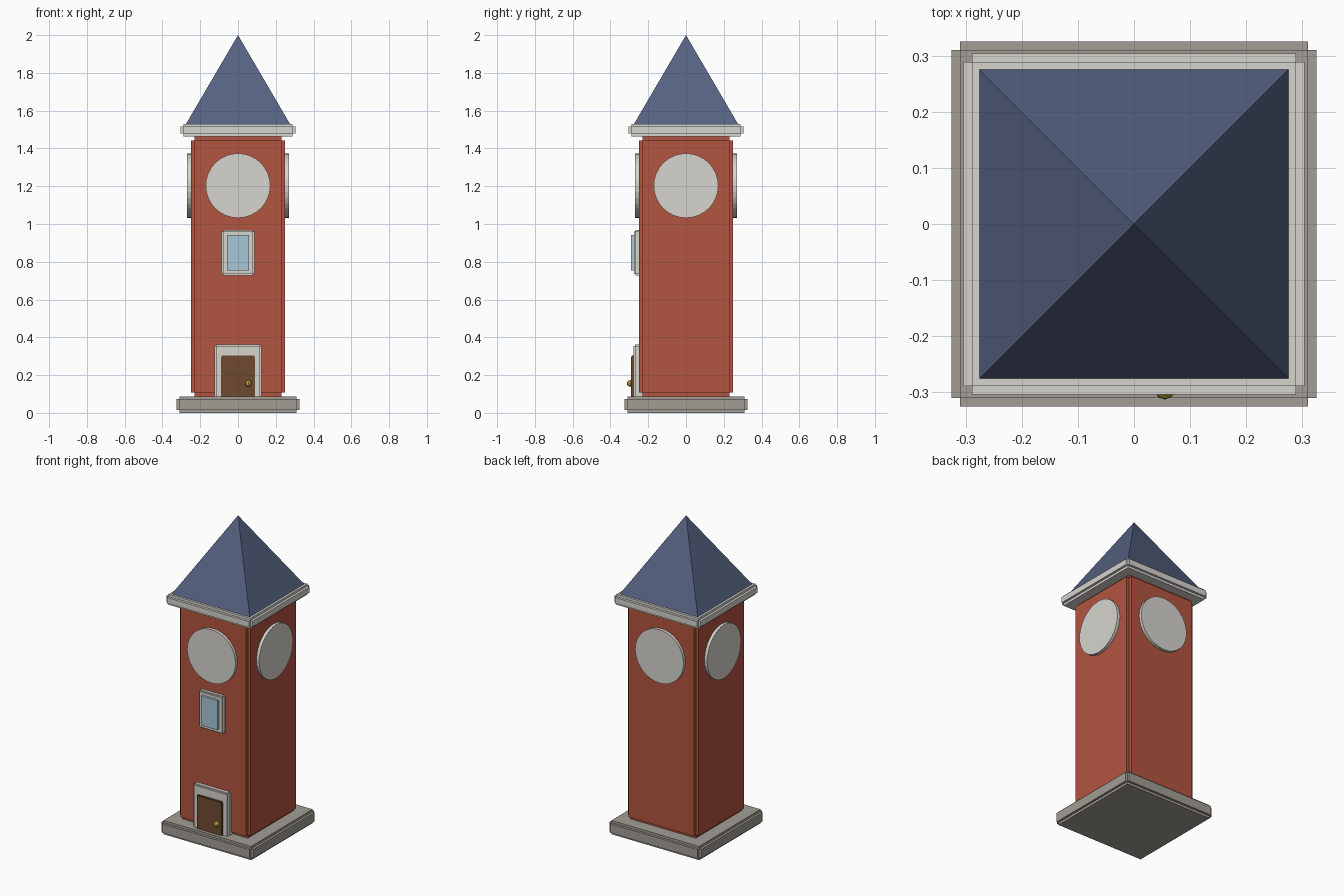
import bpy, bmesh
from math import pi
from mathutils import Matrix, Vector

if "Cube" in bpy.data.objects:
    bpy.data.objects.remove(bpy.data.objects["Cube"])


def material(name, rgb):
    m = bpy.data.materials.new(name)
    m.diffuse_color = (*rgb, 1)
    m.use_nodes = True
    m.node_tree.nodes["Principled BSDF"].inputs["Base Color"].default_value = m.diffuse_color
    return m


STONE = material("stone", (0.36, 0.34, 0.30))
BRICK = material("brick", (0.45, 0.09, 0.05))
TRIM = material("trim", (0.68, 0.66, 0.62))
SLATE = material("slate", (0.09, 0.12, 0.22))
WOOD = material("wood", (0.16, 0.07, 0.03))
GLASS = material("glass", (0.40, 0.57, 0.67))
BRASS = material("brass", (0.50, 0.35, 0.05))


def finish(name, bm, mat):
    bmesh.ops.recalc_face_normals(bm, faces=bm.faces)
    me = bpy.data.meshes.new(name)
    bm.to_mesh(me)
    bm.free()
    me.materials.append(mat)
    ob = bpy.data.objects.new(name, me)
    bpy.context.collection.objects.link(ob)
    return ob


def box(name, x, y, z, mat, step=0.0):
    """Box between (min, max) pairs; step notches every edge inwards."""
    lo = Vector((x[0], y[0], z[0])) + Vector((step,) * 3)
    hi = Vector((x[1], y[1], z[1])) - Vector((step,) * 3)
    bm = bmesh.new()
    bmesh.ops.create_cube(bm, size=1, matrix=Matrix.Translation((lo + hi) / 2)
                          @ Matrix.Diagonal((*(hi - lo), 1)))
    if step:
        # push each face of the core straight out
        bm.normal_update()
        out = bmesh.ops.extrude_discrete_faces(bm, faces=bm.faces[:])
        for f in out["faces"]:
            f.normal_update()
            bmesh.ops.translate(bm, verts=f.verts[:], vec=f.normal * step)
    return finish(name, bm, mat)


def sym(w):
    return (-w, w)


# plinth, tower shaft and cornice
box("plinth", sym(0.325), sym(0.325), (0, 0.088), STONE, 0.015)
box("tower_shaft", sym(0.25), sym(0.25), (0.088, 1.463), BRICK, 0.02)
box("cornice", sym(0.304), sym(0.304), (1.463, 1.53), TRIM, 0.015)

# pyramid roof
bm = bmesh.new()
bmesh.ops.create_cone(bm, cap_ends=True, segments=4, radius1=0.275 * 2 ** 0.5, radius2=0,
                      depth=0.47, matrix=Matrix.Translation((0, 0, 1.765))
                      @ Matrix.Rotation(pi / 4, 4, "Z"))
bmesh.ops.remove_doubles(bm, verts=bm.verts, dist=1e-5)
finish("roof", bm, SLATE)

# clock face on each side
for i, side in enumerate(("front", "right", "back", "left")):
    bm = bmesh.new()
    bmesh.ops.create_cone(bm, cap_ends=True, segments=32, radius1=0.171, radius2=0.171,
                          depth=0.03, matrix=Matrix.Rotation(i * pi / 2, 4, "Z")
                          @ Matrix.Translation((0, -0.254, 1.203))
                          @ Matrix.Rotation(pi / 2, 4, "X"))
    finish("clock_face_" + side, bm, TRIM)

# window
box("window_frame", sym(0.087), (-0.275, -0.22), (0.727, 0.968), TRIM, 0.008)
box("window_pane", sym(0.057), (-0.29, -0.23), (0.755, 0.943), GLASS)

# door
box("door_frame", sym(0.125), (-0.279, -0.22), (0.01, 0.362), TRIM, 0.008)
box("door", sym(0.09), (-0.29, -0.23), (0.005, 0.303), WOOD, 0.005)

# door knob
bm = bmesh.new()
bmesh.ops.create_uvsphere(bm, u_segments=8, v_segments=6, radius=0.018,
                          matrix=Matrix.Translation((0.055, -0.295, 0.156)))
finish("door_knob", bm, BRASS)
